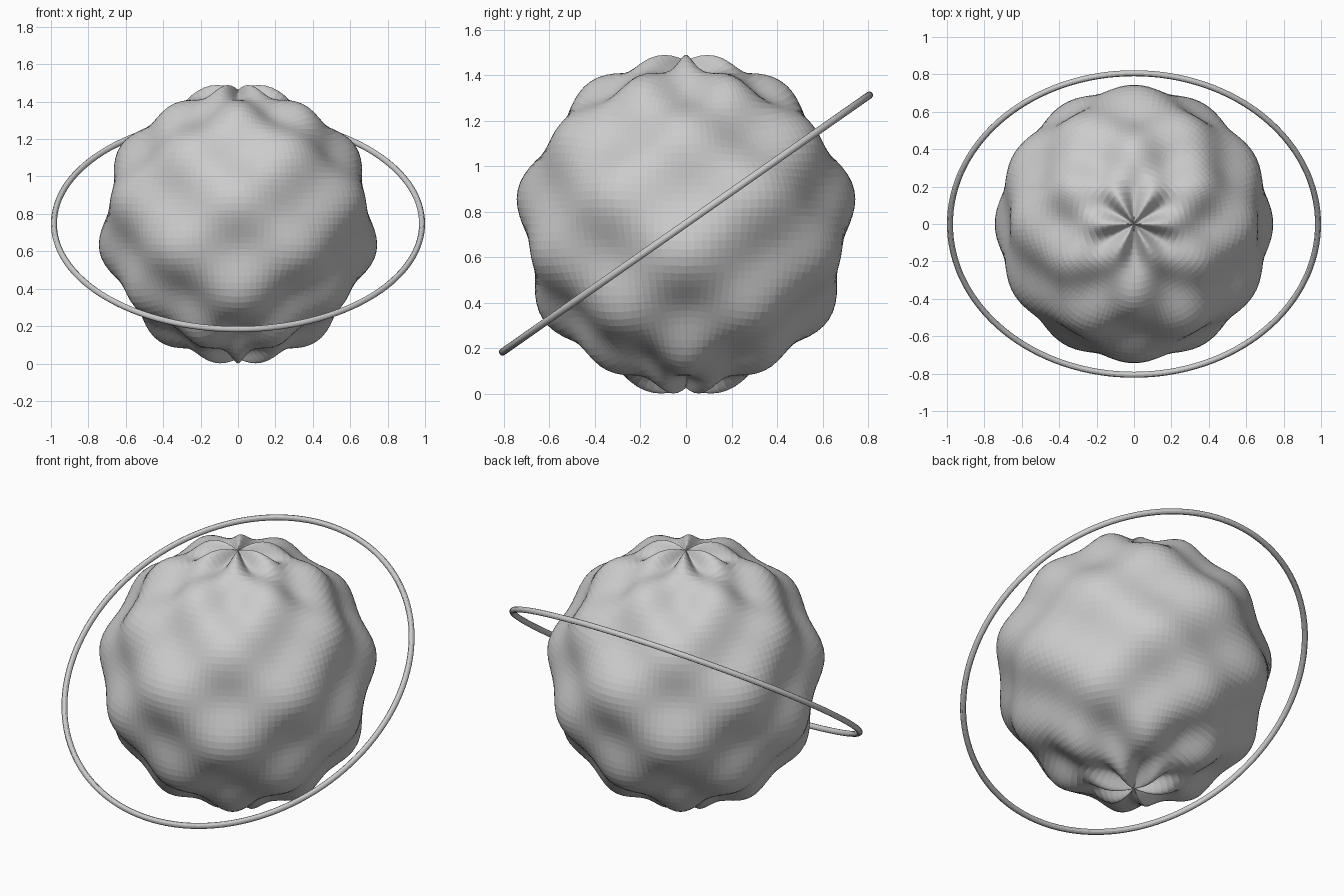
import bpy, bmesh
from math import sin, cos, atan2, acos, radians

if "Cube" in bpy.data.objects:
    bpy.data.objects.remove(bpy.data.objects["Cube"])

CENTRE_Z = 0.745
RADIUS, BUMP = 0.719, 0.036


def add_object(name, bm):
    mesh = bpy.data.meshes.new(name)
    bm.to_mesh(mesh)
    bm.free()
    obj = bpy.data.objects.new(name, mesh)
    bpy.context.collection.objects.link(obj)
    obj.location.z = CENTRE_Z
    return obj


# Bumpy globe: a UV sphere with waves around and from pole to pole
bm = bmesh.new()
bmesh.ops.create_uvsphere(bm, u_segments=128, v_segments=64, radius=1)
for v in bm.verts:
    d = v.co.normalized()
    theta = acos(max(-1, min(1, d.z)))
    phi = atan2(d.y, d.x)
    v.co = d * (RADIUS + BUMP * sin(8 * theta) * cos(6 * phi))
add_object("bumpy_globe", bm)

# Thin tilted ring around the globe
bpy.ops.mesh.primitive_torus_add(
    major_radius=0.984, minor_radius=0.016,
    major_segments=128, minor_segments=12,
    location=(0, 0, 0.748), rotation=(radians(35), 0, 0))
ring = bpy.context.object
ring.name = "orbit_ring"
bpy.ops.object.shade_smooth_by_angle()
